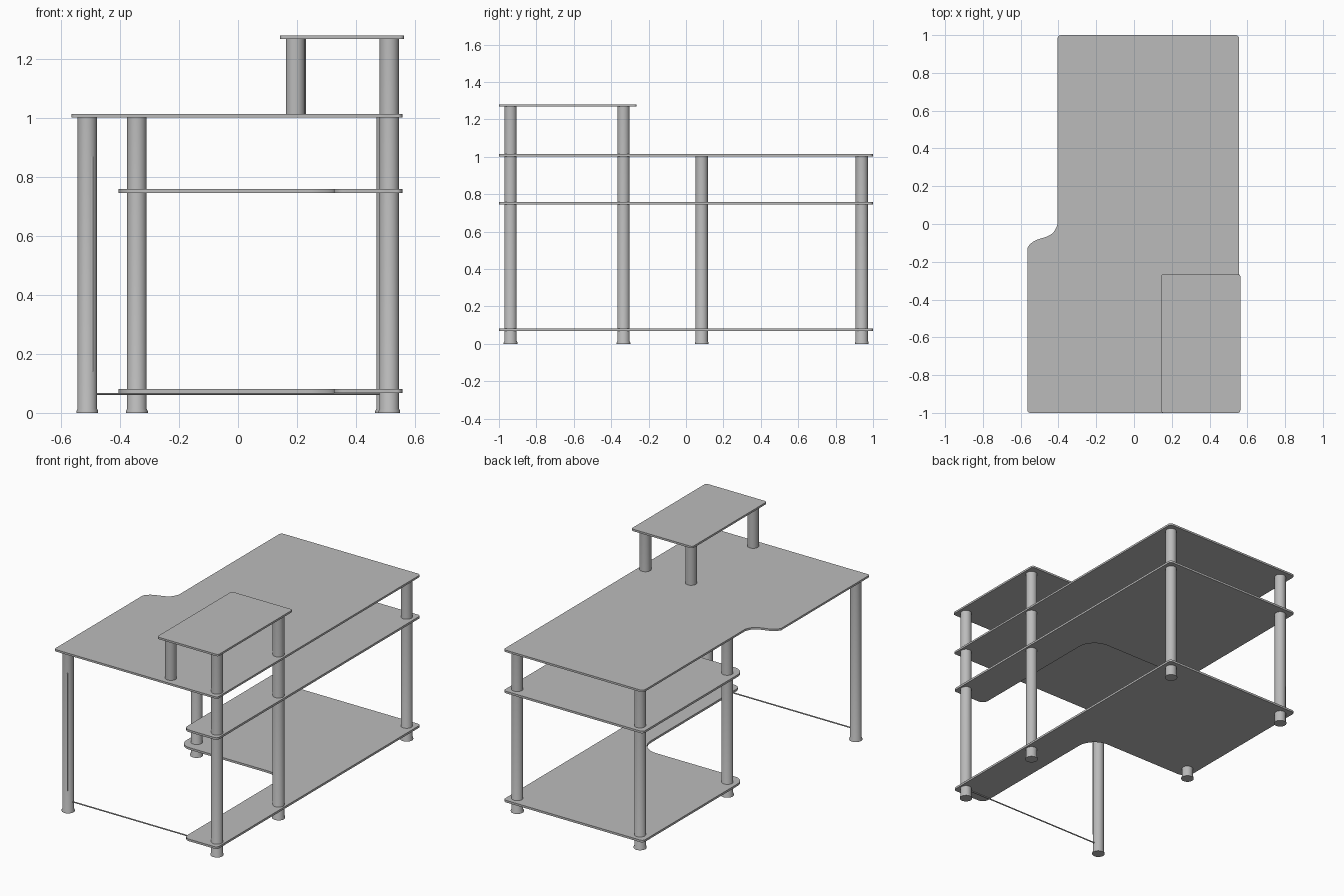
import bpy, bmesh, math
from mathutils import Vector, Matrix
from mathutils.geometry import interpolate_bezier

cube = bpy.data.objects.get("Cube")
if cube:
    bpy.data.objects.remove(cube, do_unlink=True)

grey = bpy.data.materials.new("plain_grey")
grey.use_nodes = True
colour = (0.5, 0.5, 0.5, 1)
grey.diffuse_color = colour
grey.node_tree.nodes["Principled BSDF"].inputs["Base Color"].default_value = colour


def finish(bm, name):
    """Turn a bmesh into a named, shaded object."""
    bmesh.ops.recalc_face_normals(bm, faces=bm.faces)
    mesh = bpy.data.meshes.new(name)
    bm.to_mesh(mesh)
    bm.free()
    mesh.materials.append(grey)
    mesh.shade_smooth()
    mesh.set_sharp_from_angle(angle=math.radians(35))
    obj = bpy.data.objects.new(name, mesh)
    bpy.context.collection.objects.link(obj)
    return obj


def rounded(corners, steps=8):
    """Outline from (x, y, radius) corners, each replaced by an arc."""
    outline = []
    for i, (x, y, r) in enumerate(corners):
        p = Vector((x, y))
        if r == 0:
            outline.append(p)
            continue
        u = (Vector(corners[i - 1][:2]) - p).normalized()
        v = (Vector(corners[(i + 1) % len(corners)][:2]) - p).normalized()
        centre = p + (u + v) * r
        for k in range(steps + 1):
            a = math.pi / 2 * k / steps
            outline.append(centre - (v * math.cos(a) + u * math.sin(a)) * r)
    return outline


def board(name, corners, bottom, top):
    bm = bmesh.new()
    face = bm.faces.new([bm.verts.new((p.x, p.y, bottom)) for p in rounded(corners)])
    grown = bmesh.ops.extrude_face_region(bm, geom=[face])["geom"]
    verts = [g for g in grown if isinstance(g, bmesh.types.BMVert)]
    bmesh.ops.translate(bm, verts=verts, vec=(0, 0, top - bottom))
    return finish(bm, name)


def post(name, x, y, bottom, top, foot=True):
    """Round post, with a flared foot where it stands on the floor."""
    r = 0.033
    profile = [(r, bottom), (r, top), (0, top)]
    if foot:
        profile = [(0.037, 0), (0.037, 0.006), (r, 0.014)] + profile[1:]
    profile.insert(0, (0, bottom))
    bm = bmesh.new()
    verts = [bm.verts.new((px, 0, pz)) for px, pz in profile]
    edges = [bm.edges.new(pair) for pair in zip(verts, verts[1:])]
    bmesh.ops.spin(bm, geom=verts + edges, axis=(0, 0, 1), cent=(0, 0, 0),
                   angle=math.tau, steps=32, use_duplicate=False)
    bmesh.ops.remove_doubles(bm, verts=bm.verts, dist=0.0001)
    bmesh.ops.translate(bm, verts=bm.verts, vec=(x, y, 0))
    return finish(bm, name)


RIGHT, LEFT, BACK_LEFT = 0.557, -0.565, -0.405
DESK, RISER = 1.002, 1.268

# Desktop with an S-curved step along one side
curve = interpolate_bezier(Vector((BACK_LEFT, 0, 0)), Vector((-0.43, -0.10, 0)),
                           Vector((-0.52, -0.05, 0)), Vector((LEFT, -0.127, 0)), 16)
step = [(p.x, p.y, 0) for p in curve]
board("desktop", [(LEFT, -1, 0.015), (RIGHT, -1, 0.015), (RIGHT, 1, 0.02),
                  (BACK_LEFT, 1, 0.02)] + step, DESK, 1.014)

# Two L-shaped shelves with a filleted inner corner
shelf = [(0.325, -1, 0.04), (RIGHT, -1, 0.02), (RIGHT, 1, 0.02),
         (BACK_LEFT, 1, 0.02), (BACK_LEFT, 0, 0.07), (0.325, 0, 0.12)]
for name, z in (("lower_shelf", 0.068), ("middle_shelf", 0.746)):
    board(name, shelf, z, z + 0.013)

# Raised shelf above the desktop
board("raised_shelf", [(0.142, -1, 0.015), (0.563, -1, 0.015),
                       (0.563, -0.265, 0.015), (0.142, -0.265, 0.015)], RISER, 1.28)

# Floor-standing legs
legs = {
    "front_right_leg": (0.513, -0.938, RISER),
    "middle_right_leg": (0.513, -0.334, RISER),
    "back_right_leg": (0.502, 0.94, DESK),
    "back_left_leg": (-0.343, 0.94, DESK),
    "middle_left_leg": (-0.343, 0.084, DESK),
    "front_left_leg": (-0.511, -0.938, DESK),
}
for name, (x, y, top) in legs.items():
    post(name, x, y, 0, top)

# Short posts under the raised shelf
post("front_riser_post", 0.195, -0.938, 1.014, RISER, foot=False)
post("back_riser_post", 0.198, -0.334, 1.014, RISER, foot=False)

# Thin rod between the front legs
bm = bmesh.new()
bmesh.ops.create_cone(bm, cap_ends=True, segments=10, radius1=0.004, radius2=0.004,
                      depth=1.0, matrix=Matrix.Translation((0, -0.938, 0.064))
                      @ Matrix.Rotation(math.pi / 2, 4, "Y"))
finish(bm, "front_rod")

# Narrow strip running up the front left leg
bm = bmesh.new()
bmesh.ops.create_cube(bm, size=1, matrix=Matrix.Translation((-0.495, -0.966, 0.505))
                      @ Matrix.Diagonal((0.005, 0.006, 0.73, 1)))
finish(bm, "leg_strip")
